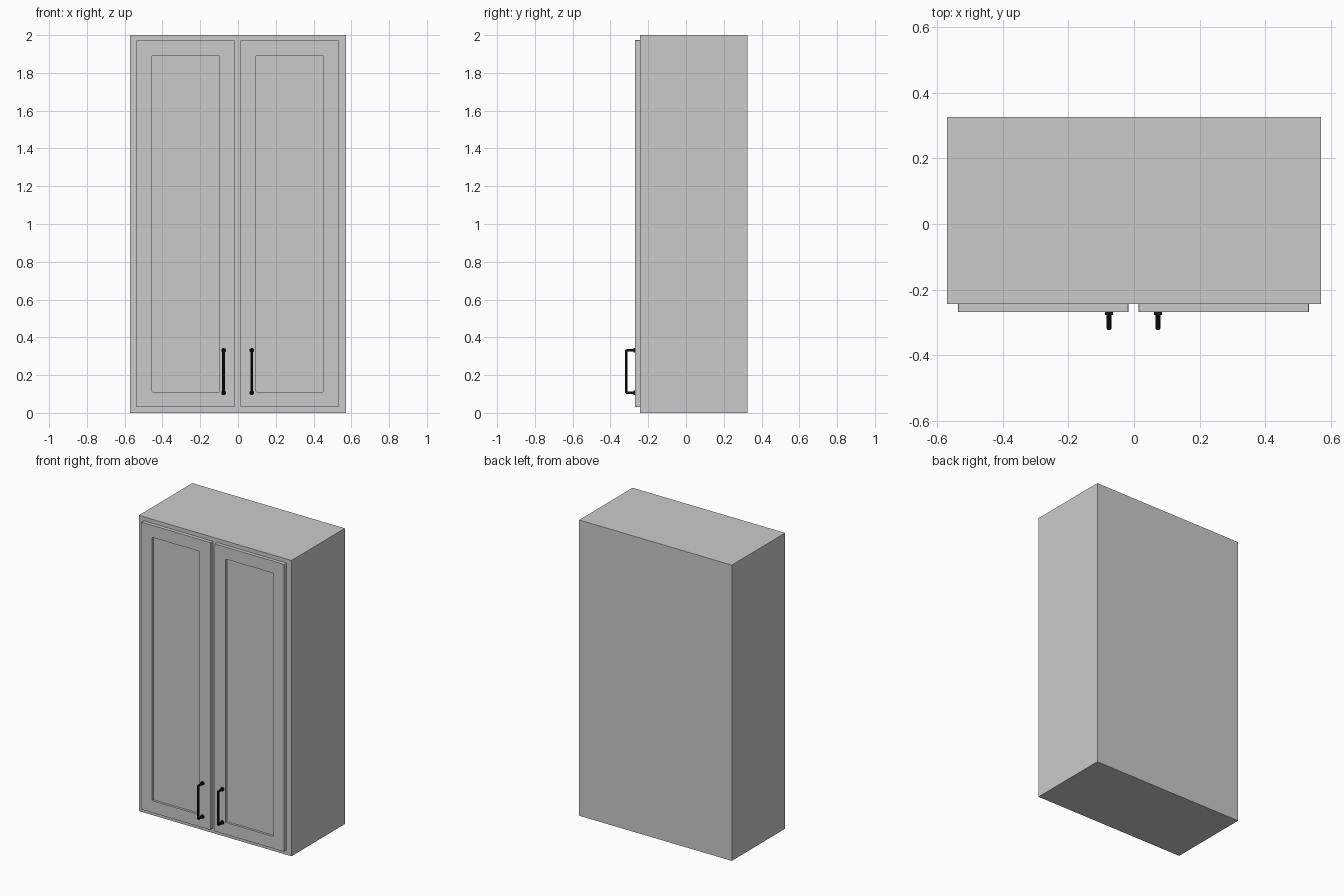
import bpy, bmesh, math
from mathutils import Vector

if "Cube" in bpy.data.objects:
    bpy.data.objects.remove(bpy.data.objects["Cube"])

FRONT = -0.244      # front plane of the carcass
DOOR_FRONT = -0.269

black = bpy.data.materials.new("black_metal")
black.diffuse_color = (0.008, 0.008, 0.008, 1)
black.use_nodes = True
black.node_tree.nodes["Principled BSDF"].inputs["Base Color"].default_value = black.diffuse_color


def box_bmesh(lo, hi):
    bm = bmesh.new()
    bmesh.ops.create_cube(bm, size=1)
    lo, hi = Vector(lo), Vector(hi)
    for v in bm.verts:
        v.co = Vector(a + (b - a) * (c + 0.5) for a, b, c in zip(lo, hi, v.co))
    return bm


def finish(bm, name):
    bmesh.ops.recalc_face_normals(bm, faces=bm.faces)
    me = bpy.data.meshes.new(name)
    bm.to_mesh(me)
    bm.free()
    ob = bpy.data.objects.new(name, me)
    bpy.context.collection.objects.link(ob)
    return ob


def door(name, x0, x1):
    bm = box_bmesh((x0, DOOR_FRONT, 0.03), (x1, FRONT, 1.973))
    bm.normal_update()
    face = min(bm.faces, key=lambda f: f.calc_center_median().y)
    # recessed centre panel
    bmesh.ops.inset_region(bm, faces=[face], thickness=0.115)
    panel = bmesh.ops.extrude_discrete_faces(bm, faces=[face])["faces"][0]
    bmesh.ops.translate(bm, verts=panel.verts, vec=(0, 0.015, 0))
    # softened corners of the door and the recess
    edges = [e for e in bm.edges
             if abs((e.verts[0].co - e.verts[1].co).normalized().y) > 0.99]
    bmesh.ops.bevel(bm, geom=edges, offset=0.004, segments=2, profile=0.5,
                    affect='EDGES')
    return finish(bm, name)


def handle(name, x):
    z0, z1, y_out, r, c = 0.106, 0.331, -0.317, 0.0075, 0.006
    # bent round bar
    cu = bpy.data.curves.new(name, 'CURVE')
    cu.dimensions = '3D'
    cu.bevel_depth = r
    cu.bevel_resolution = 3
    cu.use_fill_caps = True
    pts = [(DOOR_FRONT, z0), (y_out + c, z0), (y_out + c * 0.3, z0 + c * 0.3),
           (y_out, z0 + c), (y_out, z1 - c), (y_out + c * 0.3, z1 - c * 0.3),
           (y_out + c, z1), (DOOR_FRONT, z1)]
    sp = cu.splines.new('POLY')
    sp.points.add(len(pts) - 1)
    for p, (y, z) in zip(sp.points, pts):
        p.co = (x, y, z, 1)
    cu.materials.append(black)
    ob = bpy.data.objects.new(name, cu)
    bpy.context.collection.objects.link(ob)
    bpy.ops.object.select_all(action='DESELECT')
    ob.select_set(True)
    bpy.context.view_layer.objects.active = ob
    bpy.ops.object.convert(target='MESH')
    bpy.ops.object.shade_smooth_by_angle()
    # round mounting feet
    for label, z in (("lower", z0), ("upper", z1)):
        bpy.ops.mesh.primitive_cylinder_add(
            vertices=20, radius=0.0125, depth=0.009,
            location=(x, DOOR_FRONT - 0.0045, z), rotation=(math.pi / 2, 0, 0))
        foot = bpy.context.object
        foot.name = f"{name}_{label}_foot"
        foot.data.materials.append(black)
        bpy.ops.object.shade_smooth_by_angle()


# cabinet carcass
finish(box_bmesh((-0.571, FRONT, 0), (0.571, 0.326, 2)), "cabinet_body")

# doors and handles
door("left_door", -0.537, -0.017)
door("right_door", 0.014, 0.534)
handle("left_handle", -0.076)
handle("right_handle", 0.073)
